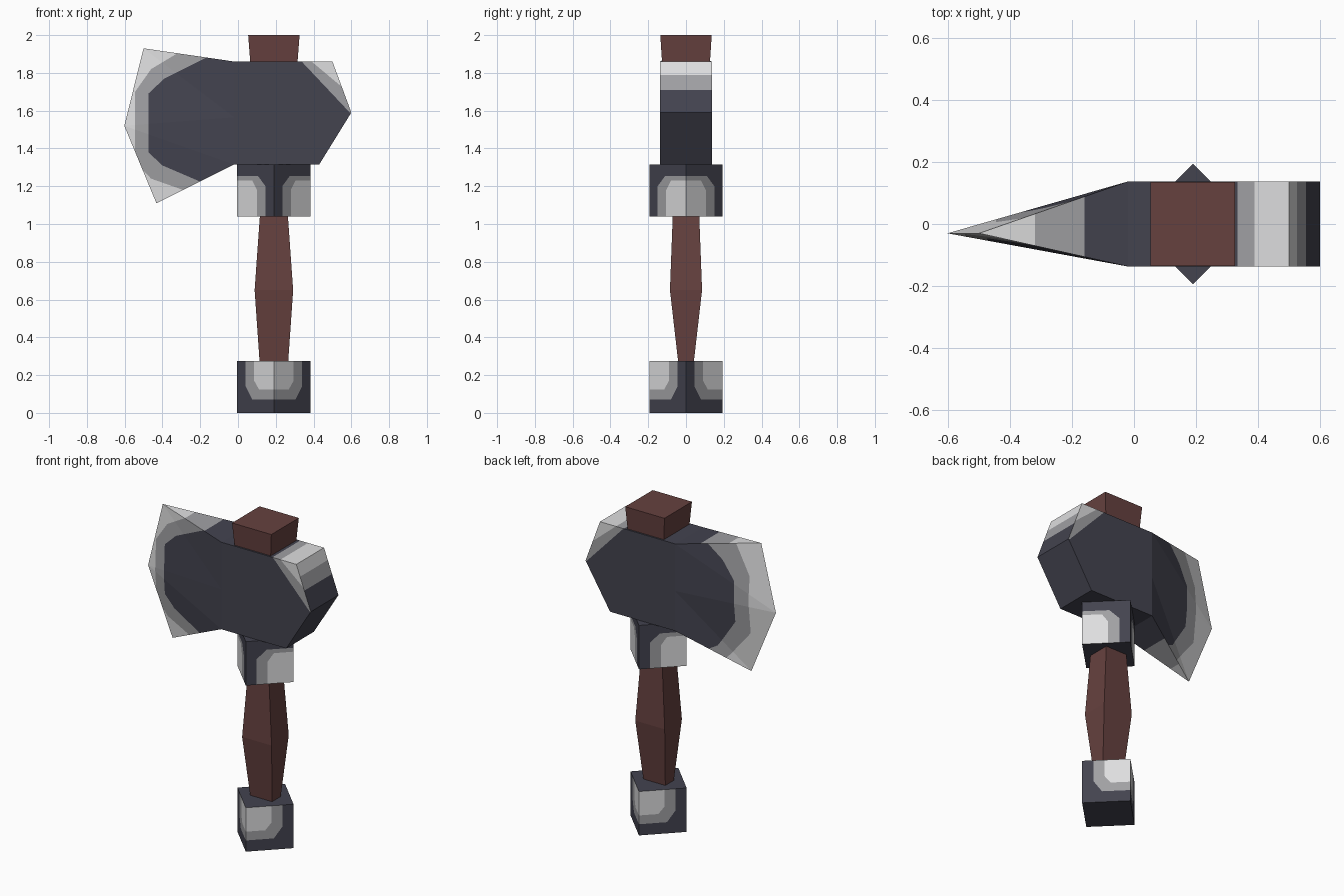
import bpy, bmesh, math
from mathutils import Vector, Matrix

if "Cube" in bpy.data.objects:
    bpy.data.objects.remove(bpy.data.objects["Cube"], do_unlink=True)


def make_material(name, *rgb):
    linear = [((c / 255 + 0.055) / 1.055) ** 2.4 for c in rgb] + [1]
    mat = bpy.data.materials.new(name)
    mat.use_nodes = True
    mat.diffuse_color = linear
    mat.node_tree.nodes["Principled BSDF"].inputs["Base Color"].default_value = linear
    return mat


METALS = [make_material("dark slate", 67, 67, 79),
          make_material("mid grey", 160, 160, 163),
          make_material("light grey", 222, 222, 223)]
WOOD = [make_material("brown wood", 102, 65, 63)]
SLATE, MID, LIGHT = range(3)
AXIS_X = 0.19


def finish(bm, name, materials):
    bmesh.ops.recalc_face_normals(bm, faces=bm.faces)
    mesh = bpy.data.meshes.new(name)
    bm.to_mesh(mesh)
    bm.free()
    for mat in materials:
        mesh.materials.append(mat)
    obj = bpy.data.objects.new(name, mesh)
    bpy.context.collection.objects.link(obj)


def paint(bm, axis, polygon, chosen, index):
    """Cut the chosen faces along a convex counterclockwise outline in (axis, z) and colour its inside."""
    planes = []
    for (a, az), (b, bz) in zip(polygon, polygon[1:] + polygon[:1]):
        co, no = Vector((0, 0, az)), Vector((0, 0, b - a))
        co[axis], no[axis] = a, az - bz
        planes.append((co, no.normalized()))
    for co, no in planes:
        bm.normal_update()
        faces = [f for f in bm.faces if chosen(f)]
        geom = set(faces)
        for f in faces:
            geom.update(f.edges, f.verts)
        bmesh.ops.bisect_plane(bm, geom=list(geom), plane_co=co, plane_no=no, dist=1e-5)
    bm.normal_update()
    for f in bm.faces:
        centre = f.calc_center_median()
        if chosen(f) and all((centre - co).dot(no) > 0 for co, no in planes):
            f.material_index = index


# Wooden parts: lofts of rectangles (z, half width, half depth)
def loft(name, sections):
    bm = bmesh.new()
    rings = [[bm.verts.new((AXIS_X + sx * w, sy * d, z))
              for sx, sy in ((-1, -1), (1, -1), (1, 1), (-1, 1))] for z, w, d in sections]
    bm.faces.new(rings[0])
    bm.faces.new(rings[-1])
    for low, high in zip(rings, rings[1:]):
        for i in range(4):
            j = (i + 1) % 4
            bm.faces.new((low[i], low[j], high[j], high[i]))
    finish(bm, name, WOOD)


loft("handle", [(0.2, 0.07, 0.034), (0.275, 0.076, 0.042), (0.65, 0.102, 0.085), (1.1, 0.07, 0.068)])
loft("handle_top", [(1.75, 0.117, 0.12), (2.0, 0.136, 0.136)])


# Metal blocks: cubes turned on their corners, with worn corner patches
def block(name, bottom, patches):
    bm = bmesh.new()
    turn = Matrix.Translation((AXIS_X, 0, bottom + 0.1375)) @ Matrix.Rotation(math.pi / 4, 4, "Z")
    bmesh.ops.create_cube(bm, size=0.275, matrix=turn)
    for index, outline in patches:
        for side in (1, -1):
            poly = [(side * y, z) for y, z in outline][::side]
            paint(bm, 1, poly,
                  lambda f: abs(f.normal.z) < 0.5 and f.calc_center_median().y * side > 0, index)
    finish(bm, name, METALS)


block("pommel", 0, [
    (MID, [(0.08, 0.07), (0.3, 0.07), (0.3, 0.3), (0.045, 0.3), (0.045, 0.14)]),
    (LIGHT, [(0.115, 0.125), (0.3, 0.125), (0.3, 0.3), (0.09, 0.3), (0.09, 0.17)])])
block("collar", 1.04, [
    (MID, [(-0.1, 1), (0.15, 1), (0.15, 1.2), (0.11, 1.255), (-0.1, 1.255)]),
    (LIGHT, [(-0.1, 1), (0.105, 1), (0.105, 1.18), (0.08, 1.23), (-0.1, 1.23)])])

# Axe head: thick body with a wedge blade
bm = bmesh.new()
HALF, EDGE_Y = 0.137, -0.03
body = [(-0.02, 1.86), (-0.02, 1.565), (-0.02, 1.315), (0.43, 1.315), (0.60, 1.59), (0.50, 1.86)]
edge = [bm.verts.new((x, EDGE_Y, z)) for x, z in ((-0.5, 1.93), (-0.602, 1.52), (-0.432, 1.11))]
front, back = [[bm.verts.new((x, y, z)) for x, z in body] for y in (-HALF, HALF)]
for side in (front, back):
    bm.faces.new(side)
    for i in (0, 1):
        bm.faces.new((edge[i], edge[i + 1], side[i + 1], side[i]))
for i in range(2, 6):
    j = (i + 1) % 6
    bm.faces.new((front[i], front[j], back[j], back[i]))
for tip, i in ((edge[0], 0), (edge[2], 2)):
    bm.faces.new((tip, front[i], back[i]))
bmesh.ops.recalc_face_normals(bm, faces=bm.faces)
bmesh.ops.connect_verts_nonplanar(bm, angle_limit=0.005, faces=bm.faces)
for f in bm.faces:
    f.material_index = LIGHT

# Worn blade edge and rear corner
mid_rear = [(0.7, 1), (0.7, 1.6), (0.33, 1.91)]
slate_rear = [(0.7, 1), (0.7, 1.475), (0.29, 1.91)]


def is_front(f):
    return f.normal.y < -0.1


def is_back(f):
    return f.normal.y > 0.1


def is_rim(f):
    return abs(f.normal.y) < 0.1


paint(bm, 0, mid_rear + [(-0.31, 1.91), (-0.46, 1.82), (-0.545, 1.70),
                         (-0.545, 1.33), (-0.46, 1.24), (-0.29, 1.18), (0, 1.1)], is_front, MID)
paint(bm, 0, slate_rear + [(-0.11, 1.91), (-0.39, 1.77), (-0.475, 1.69),
                           (-0.475, 1.38), (-0.4, 1.31), (-0.19, 1.22), (0, 1.14)], is_front, SLATE)
paint(bm, 0, mid_rear + [(-0.36, 1.91), (-0.445, 1.72), (-0.445, 1.36),
                         (-0.3, 1.18), (0, 1.05)], is_back, MID)
paint(bm, 0, slate_rear + [(-0.2, 1.89), (-0.29, 1.8), (-0.36, 1.68),
                           (-0.36, 1.42), (-0.25, 1.25), (0, 1.12)], is_back, SLATE)
paint(bm, 0, [(-0.32, 1), (0.7, 1), (0.7, 1.70), (0.215, 1.95), (-0.32, 1.95)], is_rim, MID)
paint(bm, 0, [(-0.16, 1), (0.7, 1), (0.7, 1.612), (0.202, 1.95), (-0.16, 1.95)], is_rim, SLATE)
finish(bm, "axe_head", METALS)
